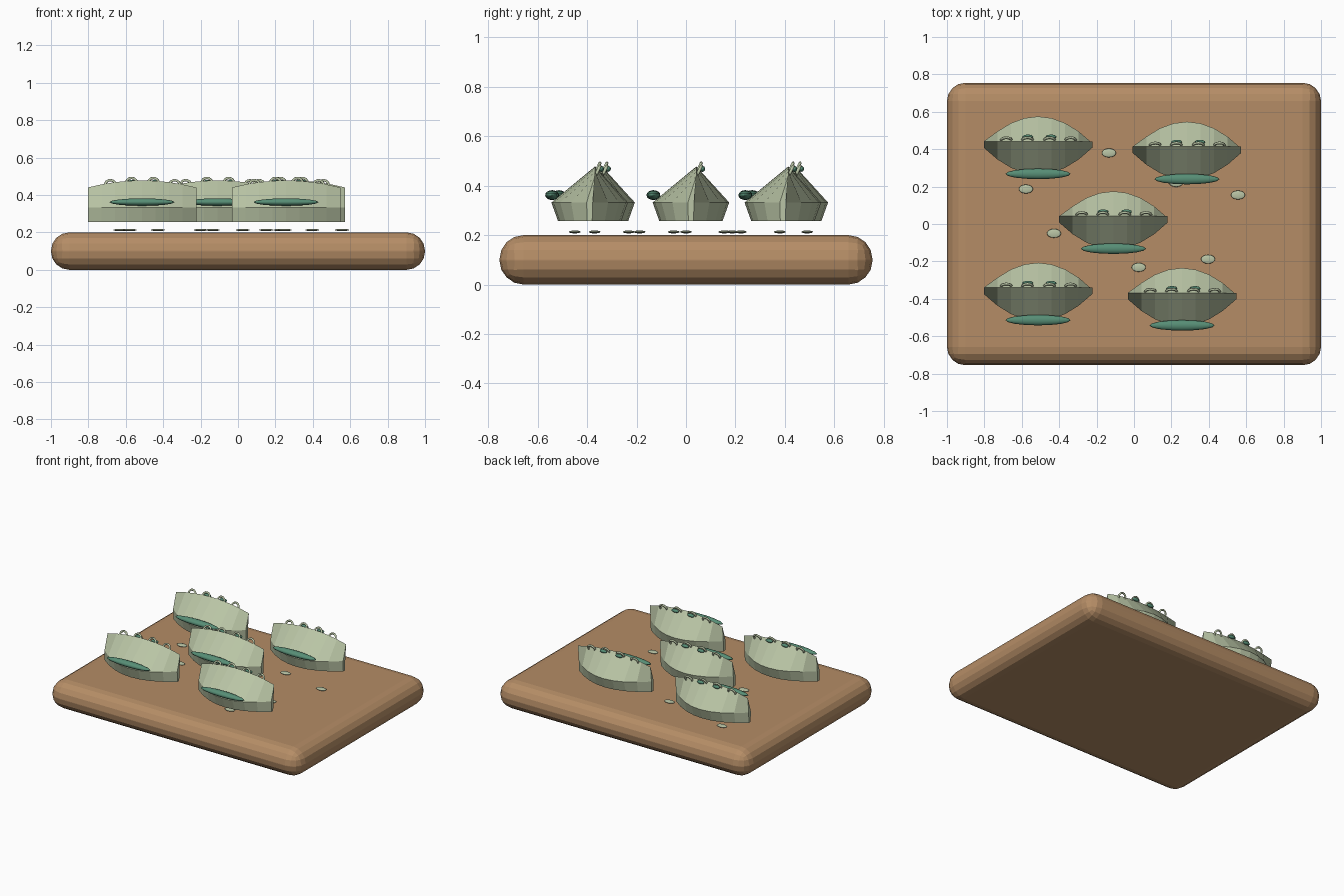
import bpy, bmesh, math

if "Cube" in bpy.data.objects:
    bpy.data.objects.remove(bpy.data.objects["Cube"])


def material(name, rgb):
    m = bpy.data.materials.new(name)
    m.diffuse_color = (*rgb, 1)
    m.use_nodes = True
    m.node_tree.nodes["Principled BSDF"].inputs["Base Color"].default_value = m.diffuse_color
    return m


WOOD = material("warm wood", (0.46, 0.265, 0.132))
DOUGH = material("pale green dough", (0.49, 0.56, 0.38))
LEAF = material("deep leaf green", (0.095, 0.27, 0.18))


def finish(name, bm, mat, smooth=False):
    bmesh.ops.recalc_face_normals(bm, faces=bm.faces)
    mesh = bpy.data.meshes.new(name)
    bm.to_mesh(mesh)
    bm.free()
    mesh.materials.append(mat)
    if smooth:
        mesh.shade_smooth()
    ob = bpy.data.objects.new(name, mesh)
    bpy.context.collection.objects.link(ob)
    return ob


def ellipsoid(name, loc, size, mat):
    bm = bmesh.new()
    bmesh.ops.create_uvsphere(bm, u_segments=16, v_segments=8, radius=1)
    ob = finish(name, bm, mat, True)
    ob.location, ob.scale = loc, size


def ridge_height(t):
    return 0.44 + 0.038 * (1 - t * t)


def dumpling_body(x, y):
    # lens-shaped loft: flat base, widest band, pinched ridge
    bm = bmesh.new()
    rings = []
    for i in range(9):
        t = -1 + i / 4
        f = 0.08 + 0.92 * (1 - t * t)
        section = [(-0.128 * f, 0.257), (-0.155 * f, 0.332), (0.022, ridge_height(t)),
                   (0.155 * f, 0.332), (0.128 * f, 0.257)]
        rings.append([bm.verts.new((x + 0.29 * t, y + dy, z)) for dy, z in section])
    for a, b in zip(rings, rings[1:]):
        for k in range(5):
            n = (k + 1) % 5
            bm.faces.new((a[k], a[n], b[n], b[k]))
    bm.faces.new(rings[0])
    bm.faces.new(rings[-1])
    finish("dumpling_body", bm, DOUGH)


def pleat(x, y, t):
    # little loop pinched along the ridge, leaning backwards
    bpy.ops.mesh.primitive_torus_add(
        major_segments=16, minor_segments=6, major_radius=0.027, minor_radius=0.007,
        location=(x + 0.29 * t, y + 0.03, ridge_height(t) - 0.01),
        rotation=(math.radians(65), 0, 0))
    ob = bpy.context.object
    ob.name = "pleat"
    ob.data.materials.append(DOUGH)
    ob.data.shade_smooth()


# serving board with rounded edges
bm = bmesh.new()
bmesh.ops.create_cube(bm, size=1)
for v in bm.verts:
    v.co.x *= 2
    v.co.y *= 1.51
    v.co.z = (v.co.z + 0.5) * 0.2
bmesh.ops.bevel(bm, geom=bm.edges[:], offset=0.098, segments=4,
                profile=0.5, affect='EDGES')
finish("serving_board", bm, WOOD)

# dumplings, each with a leaf strip, pleats and herb bits
for x, y in [(-0.513, 0.42), (0.283, 0.392), (-0.11, 0.02), (-0.513, -0.362), (0.257, -0.39)]:
    dumpling_body(x, y)
    ellipsoid("leaf_strip", (x, y - 0.152, 0.362), (0.174, 0.028, 0.02), LEAF)
    for t in (-0.585, -0.195, 0.21, 0.6):
        pleat(x, y, t)
    for dx in (-0.055, 0.07):
        ellipsoid("herb_bit", (x + dx, y + 0.046, 0.468), (0.028, 0.012, 0.012), LEAF)

# flat scattered crumbs, some beneath the dumplings
for x, y in [(-0.578, 0.187), (-0.134, 0.38), (0.556, 0.155), (-0.428, -0.05),
             (0.025, -0.232), (0.396, -0.188), (0.225, 0.222), (-0.63, 0.49),
             (-0.2, 0.0), (0.15, -0.37), (0.25, -0.45)]:
    ellipsoid("crumb", (x, y, 0.213), (0.038, 0.024, 0.006), DOUGH)
